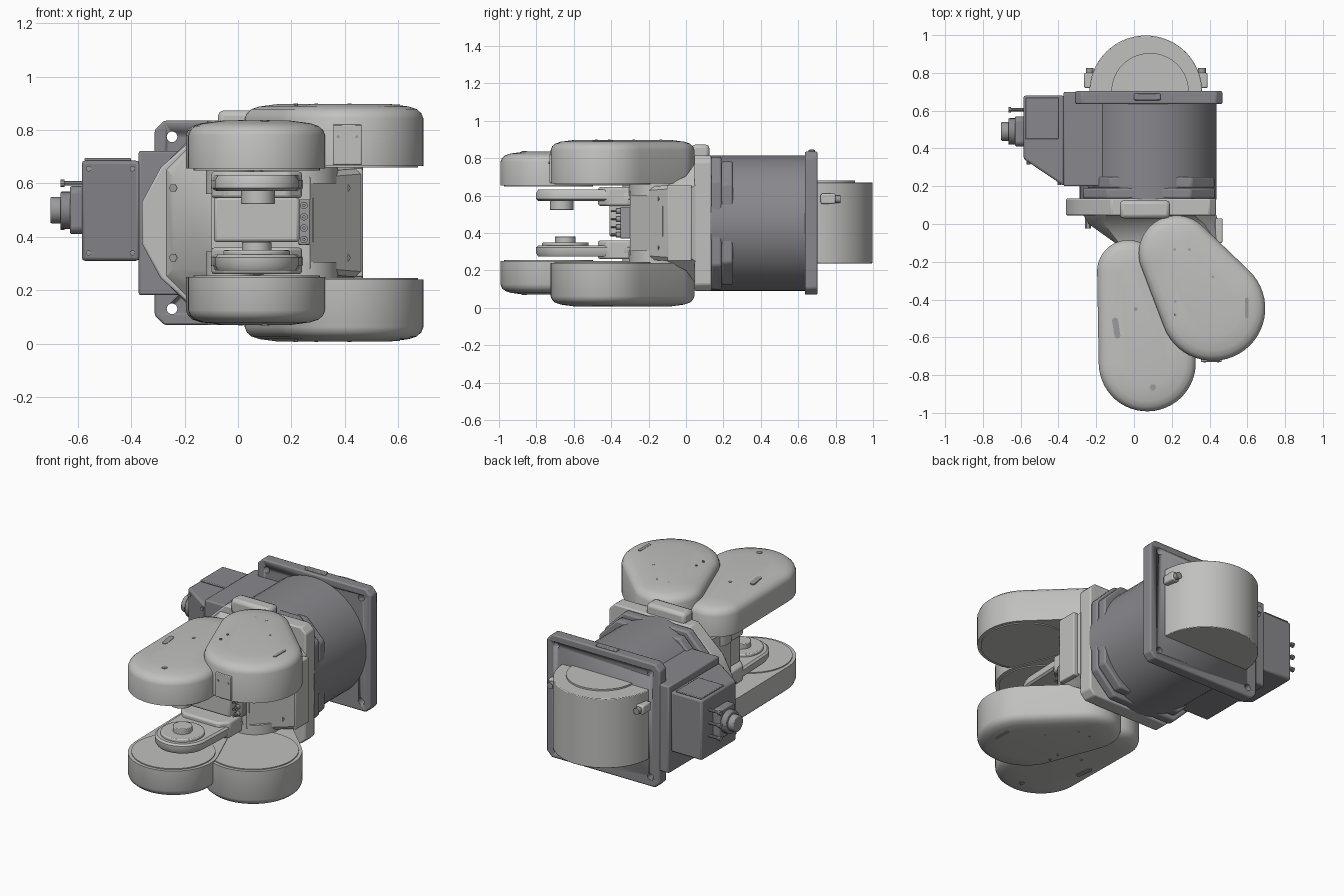
import bpy, bmesh, math
from mathutils import Vector

if "Cube" in bpy.data.objects:
    bpy.data.objects.remove(bpy.data.objects["Cube"])

MID = 0.4525      # height of the mirror plane
CX = 0.075        # centre of the round base


def material(name, rgb):
    m = bpy.data.materials.new(name)
    m.use_nodes = True
    m.diffuse_color = (*rgb, 1)
    m.node_tree.nodes["Principled BSDF"].inputs["Base Color"].default_value = (*rgb, 1)
    return m


LIGHT = material("light grey", (0.53, 0.53, 0.52))
DARK = material("slate grey", (0.25, 0.25, 0.27))
METAL = material("bolt grey", (0.33, 0.33, 0.34))

PLACE = {"x": lambda u, v, w: (w, u, v),    # outline in y, z
         "y": lambda u, v, w: (u, w, v),    # outline in x, z
         "z": lambda u, v, w: (u, v, w)}    # outline in x, y


def loft(name, axis, layers, mat, bevel=0.0, mirror=False):
    """Skin a stack of (outline, height) layers and cap both ends."""
    bm = bmesh.new()
    rings = []
    for pts, w in layers:
        ring = []
        for u, v in pts:
            p = Vector(PLACE[axis](u, v, w))
            if mirror:
                p.z = 2 * MID - p.z
            ring.append(bm.verts.new(p))
        rings.append(ring)
    n = len(rings[0])
    for a, b in zip(rings, rings[1:]):
        for i in range(n):
            j = (i + 1) % n
            bm.faces.new((a[i], a[j], b[j], b[i]))
    bm.faces.new(rings[0])
    bm.faces.new(rings[-1])
    bmesh.ops.recalc_face_normals(bm, faces=bm.faces)
    me = bpy.data.meshes.new(name)
    bm.to_mesh(me)
    bm.free()
    me.materials.append(mat)
    me.shade_smooth()
    me.set_sharp_from_angle(angle=math.radians(32))
    ob = bpy.data.objects.new(name, me)
    bpy.context.scene.collection.objects.link(ob)
    if bevel:
        mod = ob.modifiers.new("rounded_edges", "BEVEL")
        mod.width, mod.segments, mod.limit_method = bevel, 2, "ANGLE"
    return ob


def prism(name, axis, pts, a, b, mat, bevel=0.0, mirror=False):
    return loft(name, axis, [(pts, a), (pts, b)], mat, bevel, mirror)


def arc(u, v, r, start=0.0, end=2 * math.pi, n=48, closed=True):
    steps = n if closed else n - 1
    return [(u + r * math.cos(start + (end - start) * i / steps),
             v + r * math.sin(start + (end - start) * i / steps)) for i in range(n)]


def disc(name, axis, u, v, r, a, b, mat, bevel=0.0, mirror=False, n=48):
    return prism(name, axis, arc(u, v, r, n=n), a, b, mat, bevel, mirror)


def chamfered(u0, u1, v0, v1, c):
    return [(u0 + c, v0), (u1 - c, v0), (u1, v0 + c), (u1, v1 - c),
            (u1 - c, v1), (u0 + c, v1), (u0, v1 - c), (u0, v0 + c)]


def box(name, x0, x1, y0, y1, z0, z1, mat, bevel=0.0, mirror=False):
    return prism(name, "z", [(x0, y0), (x1, y0), (x1, y1), (x0, y1)], z0, z1, mat, bevel, mirror)


def pod(c1, r1, c2, r2):
    """Outline around two circles joined by their tangents."""
    d = Vector(c2) - Vector(c1)
    base = math.atan2(d.y, d.x)
    t = math.acos((r1 - r2) / d.length)
    return (arc(*c2, r2, base - t, base + t, 30, False)
            + arc(*c1, r1, base + t, base + 2 * math.pi - t, 30, False))


# Base flange with corner holes
flange = prism("base_flange", "y", chamfered(-0.312, 0.468, 0.07, 0.835, 0.035), 0.635, 0.703, DARK, 0.008)
cutters = []
for sx in (-1, 1):
    for sz in (-1, 1):
        cut = disc("hole_cutter", "y", 0.078 + sx * 0.325, MID + sz * 0.322, 0.02, 0.55, 0.8, DARK, n=16)
        cut.hide_render = True
        mod = flange.modifiers.new("bolt_hole", "BOOLEAN")
        mod.operation, mod.object, mod.solver = "DIFFERENCE", cut, "EXACT"
        cutters.append(cut)
bpy.context.view_layer.update()
done = bpy.data.meshes.new_from_object(flange.evaluated_get(bpy.context.evaluated_depsgraph_get()))
flange.modifiers.clear()
flange.data = done
for cut in cutters:
    bpy.data.objects.remove(cut)
box("flange_top_tab", 0.0, 0.14, 0.655, 0.69, 0.82, 0.845, DARK, 0.005)

# Round base body and its front ring
disc("base_drum", "y", CX, MID, 0.363, 0.13, 0.64, DARK)
prism("front_ring", "y", chamfered(CX - 0.345, CX + 0.355, MID - 0.355, MID + 0.355, 0.13), 0.135, 0.19, DARK, 0.01)
prism("ring_step", "y", chamfered(CX - 0.32, CX + 0.35, MID - 0.33, MID + 0.33, 0.12), 0.19, 0.25, DARK, 0.01)

# Side terminal box with cover and connectors
box("side_block", -0.372, 0.0, 0.2, 0.7, 0.182, 0.722, DARK, 0.008)
wedge = [(-0.37, 0.2), (-0.37, 0.68), (-0.585, 0.68), (-0.585, 0.345)]
prism("terminal_box", "z", wedge, 0.31, 0.685, DARK, 0.012)
box("terminal_lid", -0.575, -0.4, 0.45, 0.67, 0.684, 0.695, DARK, 0.004)
prism("connector_base", "x", chamfered(0.41, 0.57, 0.41, 0.59, 0.02), -0.63, -0.58, DARK, 0.008)
disc("connector_collar", "x", 0.49, 0.5, 0.07, -0.665, -0.62, DARK, 0.006, n=24)
disc("connector_knob", "x", 0.49, 0.5, 0.05, -0.703, -0.66, METAL, 0.006, n=24)
for z in (0.44, 0.52, 0.60):
    disc("connector_pin", "x", 0.605, z, 0.009, -0.65, -0.58, METAL, n=10)
    disc("connector_pin_head", "x", 0.605, z, 0.015, -0.665, -0.65, METAL, n=10)
for z in (0.34, 0.655):
    for t in (0.12, 0.88):
        disc("cover_bolt", "y", -0.37 - 0.215 * t, z, 0.01, 0.2 + 0.145 * t - 0.012, 0.3 + 0.145 * t, METAL, n=10)

# Rear motor cover
prism("rear_cover", "z", arc(0.0625, 0.7, 0.298, 0, math.pi, 40, False), 0.238, 0.67, LIGHT, 0.004)
prism("rear_cover_cap", "z", arc(0.085, 0.7, 0.205, 0, math.pi, 40, False), 0.665, 0.68, LIGHT)
for x in (-0.235, 0.36):
    box("rear_cable_inlet", x - 0.03, x + 0.03, 0.72, 0.8, 0.555, 0.61, LIGHT, 0.008)
    disc("rear_inlet_plug", "y", x, 0.58, 0.02, 0.79, 0.825, METAL, n=16)

# Front housing plate and tapering neck
half = [(-0.36, 0.53), (-0.29, 0.66), (-0.2, 0.74), (-0.12, 0.815), (0.4, 0.815), (0.435, 0.78)]
plate = half + [(x, 2 * MID - z) for x, z in reversed(half)]
prism("housing_plate", "y", plate, 0.045, 0.135, LIGHT, 0.008)
box("housing_top_boss", -0.075, 0.19, 0.03, 0.125, 0.78, 0.873, LIGHT, 0.02)
loft("housing_neck", "y", [
    (chamfered(-0.27, 0.435, 0.13, 0.775, 0.12), 0.05),
    (chamfered(-0.24, 0.45, 0.2, 0.705, 0.08), 0.0),
    (chamfered(-0.1, 0.46, 0.25, 0.655, 0.02), -0.1),
    (chamfered(-0.1, 0.27, 0.265, 0.64, 0.02), -0.3)], LIGHT)
box("centre_block", -0.09, 0.23, -0.41, -0.28, 0.38, 0.55, LIGHT, 0.012)
box("right_rim", 0.43, 0.468, -0.1, 0.03, 0.25, 0.655, LIGHT, 0.006)
for z in (0.322, 0.583):
    disc("housing_bolt_left", "y", -0.243, z, 0.016, -0.025, 0.05, METAL, n=6)
    disc("housing_bolt_right", "y", 0.405, z, 0.016, -0.15, -0.05, METAL, n=6)

# Slanted side panel and plug row
panel = [(0.44, -0.125), (0.282, -0.292), (0.276, -0.286), (0.434, -0.119)]
prism("side_panel", "z", panel, 0.38, 0.545, LIGHT)
box("plug_strip", 0.225, 0.27, -0.35, -0.28, 0.37, 0.54, METAL, 0.004)
for i in range(4):
    z = 0.39 + 0.0425 * i
    disc("plug", "y", 0.247, z, 0.014, -0.375, -0.34, METAL, n=12)
    disc("plug_tip", "y", 0.247, z, 0.006, -0.4, -0.37, METAL, n=8)

# Arm pods, inner links and fittings, mirrored above and below
pods = (("inner", pod, (-0.03, -0.25), 0.165, (0.07, -0.735), 0.257, 0.655, 0.835),
        ("outer", pod, (0.225, -0.155), 0.2, (0.418, -0.447), 0.277, 0.665, 0.898))
for flip in (False, True):
    side = "lower" if flip else "upper"
    for label, shape, c1, r1, c2, r2, z0, z1 in pods:
        steps = ((0, z0), (0, z1 - 0.055), (0.008, z1 - 0.035), (0.025, z1 - 0.02),
                 (0.055, z1 - 0.01), (0.13, z1))
        loft(f"{side}_{label}_pod", "z",
             [(shape(c1, r1 - k, c2, r2 - k), z) for k, z in steps], LIGHT, mirror=flip)
        disc(f"{side}_{label}_pod_lid", "z", *c2, r2 - 0.02, z0 - 0.006, z0 + 0.01, LIGHT, mirror=flip)
    # Pivot collars carrying the pods
    disc(f"{side}_inner_pivot", "z", -0.03, -0.25, 0.09, 0.56, 0.67, LIGHT, mirror=flip)
    disc(f"{side}_outer_pivot", "z", 0.225, -0.155, 0.15, 0.6, 0.68, LIGHT, mirror=flip)
    # Inner link with hub
    link = pod((0.07, -0.28), 0.172, (0.07, -0.645), 0.157)
    slim = pod((0.07, -0.28), 0.16, (0.07, -0.645), 0.145)
    loft(f"{side}_link", "z", [(slim, 0.572), (link, 0.582), (link, 0.612), (slim, 0.632)], LIGHT, mirror=flip)
    prism(f"{side}_link_root", "z", chamfered(-0.1, 0.24, -0.47, -0.25, 0.05), 0.545, 0.645, LIGHT, 0.012, flip)
    # Slots and screws on the pod faces
    prism(f"{side}_inner_slot", "z", pod((-0.1, -0.512), 0.016, (-0.088, -0.59), 0.0155), 0.81, 0.835, METAL, mirror=flip)
    prism(f"{side}_outer_slot", "z", pod((0.597, -0.4), 0.01, (0.597, -0.49), 0.0095), 0.87, 0.896, METAL, mirror=flip)
    disc(f"{side}_inner_cap", "z", 0.1, -0.865, 0.018, 0.81, 0.837, METAL, mirror=flip, n=6)
    disc(f"{side}_inner_screw", "z", 0.01, -0.45, 0.01, 0.82, 0.838, METAL, mirror=flip, n=10)
    for x, y in ((0.215, -0.135), (0.293, -0.135), (0.218, -0.41), (0.218, -0.48), (0.418, -0.28)):
        disc(f"{side}_outer_screw", "z", x, y, 0.007, 0.87, 0.899, METAL, mirror=flip, n=8)
disc("upper_hub", "z", 0.075, -0.665, 0.063, 0.522, 0.58, LIGHT, 0.004)
disc("lower_hub", "z", 0.07, -0.645, 0.125, 0.32, 0.35, LIGHT, 0.006)
disc("lower_hub_cap", "z", 0.07, -0.645, 0.055, 0.34, 0.382, LIGHT, 0.004)

# Service plate on the upper outer pod
box("service_plate", 0.355, 0.463, -0.731, -0.7, 0.67, 0.82, LIGHT, 0.004)
for x in (0.375, 0.445):
    disc("service_screw", "y", x, 0.775, 0.006, -0.734, -0.72, METAL, n=8)
